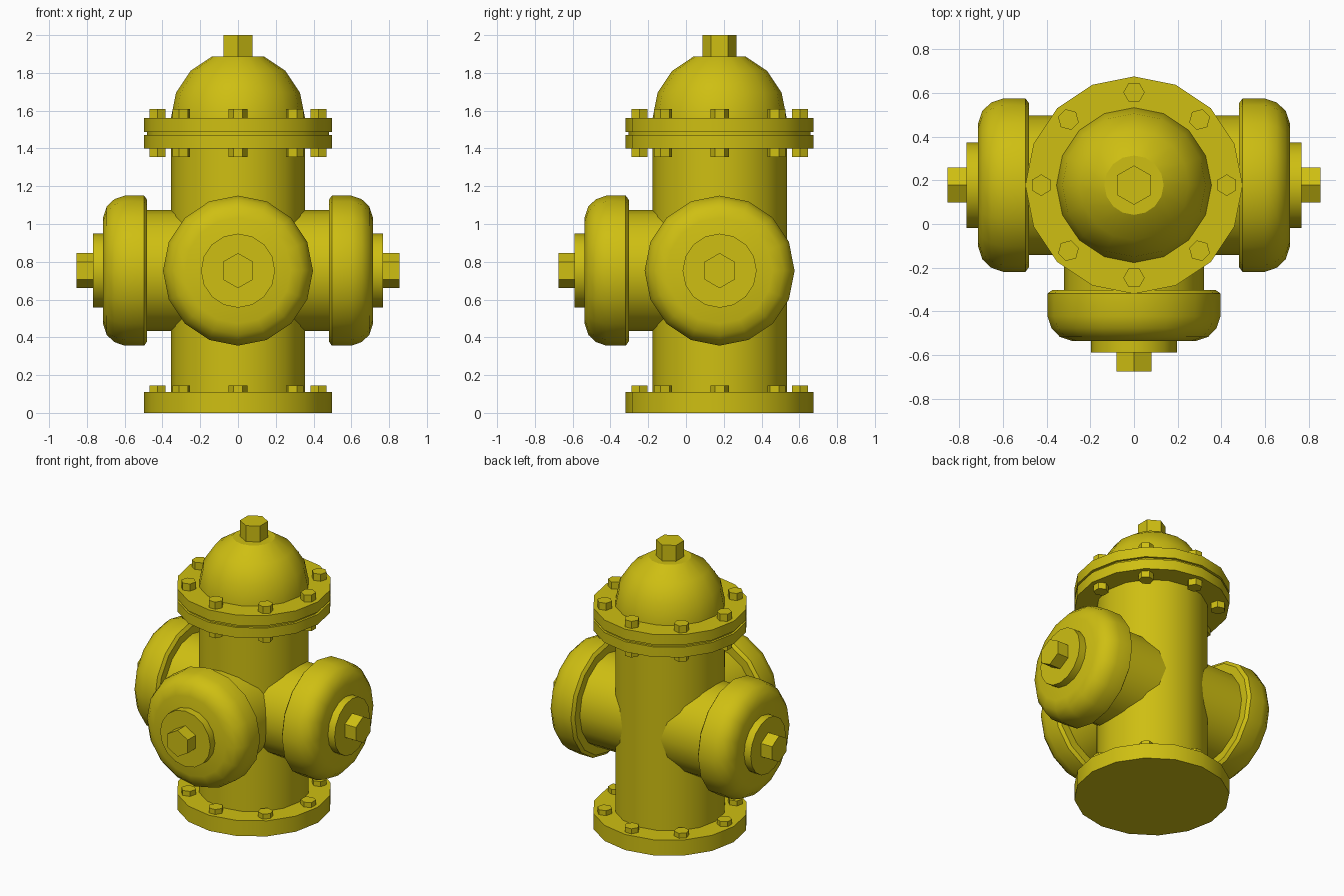
import bpy, bmesh
from math import sin, cos, pi, radians
from mathutils import Matrix

cube = bpy.data.objects.get("Cube")
if cube:
    bpy.data.objects.remove(cube, do_unlink=True)

# Single paint colour
paint = bpy.data.materials.new("yellow paint")
paint.use_nodes = True
YELLOW = (0.62, 0.52, 0.006, 1)
paint.diffuse_color = YELLOW
paint.node_tree.nodes["Principled BSDF"].inputs["Base Color"].default_value = YELLOW

AXIS_Y = 0.178      # the barrel stands behind the origin
OUTLET_Z = 0.753
centre = Matrix.Translation((0, AXIS_Y, 0))
parts = []


def lathe(name, profile, place=centre, sides=16, phase=0.0):
    """Turn (radius, height) points about local z and cap both ends."""
    bm = bmesh.new()
    rings = []
    for r, h in profile:
        angles = [phase + 2 * pi * i / sides for i in range(sides)]
        rings.append([bm.verts.new((r * cos(a), r * sin(a), h)) for a in angles])
    for low, high in zip(rings, rings[1:]):
        for i in range(sides):
            j = (i + 1) % sides
            bm.faces.new((low[i], low[j], high[j], high[i]))
    bm.faces.new(rings[0][::-1])
    bm.faces.new(rings[-1])
    mesh = bpy.data.meshes.new(name)
    bm.to_mesh(mesh)
    bm.free()
    mesh.materials.append(paint)
    ob = bpy.data.objects.new(name, mesh)
    ob.matrix_world = place
    bpy.context.collection.objects.link(ob)
    parts.append(ob)
    return ob


def disc(name, r, low, high, place=centre, sides=16, phase=0.0):
    return lathe(name, [(r, low), (r, high)], place, sides, phase)


# Barrel, base plate and paired flanges with a groove between
disc("barrel", 0.356, 0.05, 1.45)
disc("base_plate", 0.498, 0, 0.11)
disc("lower_flange", 0.498, 1.40, 1.472)
disc("flange_gasket", 0.482, 1.46, 1.50)
disc("upper_flange", 0.498, 1.488, 1.56)

# Domed bonnet with a flat top and hex nut
R = 0.355
bonnet = [(R * cos(i * pi / 8), 1.56 + R * sin(i * pi / 8)) for i in range(4)]
lathe("bonnet", [(R, 1.53)] + bonnet)
disc("top_nut", 0.09, 1.87, 2.0, sides=6, phase=pi / 2)

# Eight hex bolts around the base and through the flanges
for i in range(8):
    turn = centre @ Matrix.Rotation(i * pi / 4, 4, 'Z') @ Matrix.Translation((0.425, 0, 0))
    disc(f"base_bolt_{i + 1}", 0.049, 0.09, 0.145, turn, 6, pi / 2)
    disc(f"flange_bolt_{i + 1}", 0.049, 1.355, 1.61, turn, 6, pi / 2)

# Three outlets: pipe, rounded cap, boss and hex nut
cap = [(0.375, 0.481), (0.397, 0.497), (0.397, 0.60), (0.378, 0.655),
       (0.34, 0.695), (0.28, 0.715)]
for side, angle in (("front", -pi / 2), ("left", 0), ("right", pi)):
    out = (Matrix.Translation((0, AXIS_Y, OUTLET_Z))
           @ Matrix.Rotation(angle, 4, 'Z') @ Matrix.Rotation(pi / 2, 4, 'Y'))
    disc(side + "_outlet_pipe", 0.32, 0.05, 0.52, out)
    lathe(side + "_outlet_cap", cap, out)
    disc(side + "_cap_boss", 0.196, 0.70, 0.767, out)
    disc(side + "_cap_nut", 0.093, 0.75, 0.854, out, 6)

# Smooth curved surfaces, keep hard edges
bpy.ops.object.select_all(action='DESELECT')
for ob in parts:
    ob.select_set(True)
bpy.context.view_layer.objects.active = parts[0]
bpy.ops.object.shade_smooth_by_angle(angle=radians(30))
